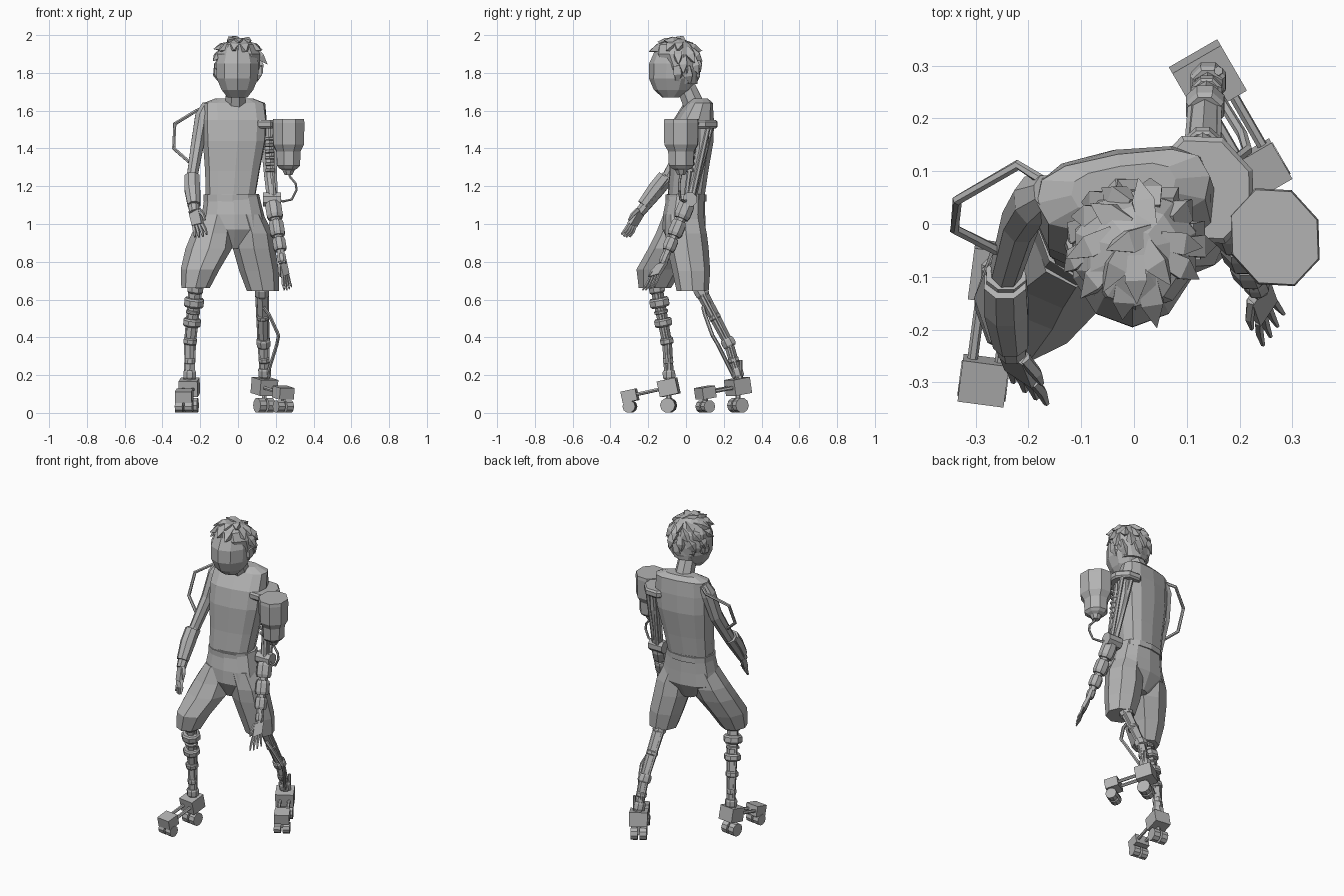
import bpy, bmesh, math, random
from mathutils import Vector, Matrix

random.seed(4)
if "Cube" in bpy.data.objects:
    bpy.data.objects.remove(bpy.data.objects["Cube"])

GREY = (0.45, 0.45, 0.45, 1)
mat = bpy.data.materials.new("plain grey")
mat.use_nodes = True
mat.diffuse_color = GREY
mat.node_tree.nodes["Principled BSDF"].inputs["Base Color"].default_value = GREY


def finish(name, bm):
    bmesh.ops.recalc_face_normals(bm, faces=bm.faces)
    mesh = bpy.data.meshes.new(name)
    bm.to_mesh(mesh)
    bm.free()
    mesh.materials.append(mat)
    ob = bpy.data.objects.new(name, mesh)
    bpy.context.scene.collection.objects.link(ob)
    return ob


def skin(name, rings):
    """Bridge rings of points and cap both ends."""
    bm = bmesh.new()
    rows = [[bm.verts.new(p) for p in ring] for ring in rings]
    n = len(rows[0])
    for a, b in zip(rows, rows[1:]):
        for i in range(n):
            j = (i + 1) % n
            bm.faces.new((a[i], a[j], b[j], b[i]))
    bm.faces.new(rows[0])
    bm.faces.new(rows[-1])
    return finish(name, bm)


def stack(name, stations, n=10, yaw=0, power=1.0):
    """Horizontal oval sections (x, y, z, half width, half depth)."""
    rings, turn = [], Matrix.Rotation(math.radians(yaw), 3, "Z")
    for x, y, z, a, b in stations:
        ring = []
        for i in range(n):
            t = math.tau * i / n - math.pi / 2
            c, s = math.cos(t), math.sin(t)
            p = Vector((a * math.copysign(abs(c) ** power, c),
                        b * math.copysign(abs(s) ** power, s), 0))
            ring.append(turn @ p + Vector((x, y, z)))
        rings.append(ring)
    return skin(name, rings)


def limb(name, pts, radii, n=6, flat=1.0):
    """Sections square to a path; one radius per point or one for all."""
    pts = [Vector(p) for p in pts]
    if not isinstance(radii, (list, tuple)):
        radii = [radii] * len(pts)
    rings = []
    for i, p in enumerate(pts):
        d = (pts[min(i + 1, len(pts) - 1)] - pts[max(i - 1, 0)]).normalized()
        ref = Vector((1, 0, 0)) if abs(d.y) > 0.9 else Vector((0, 1, 0))
        u = ref.cross(d).normalized()
        v = d.cross(u)
        rings.append([p + radii[i] * (u * math.cos(t) * flat + v * math.sin(t))
                      for t in [math.tau * (k + 0.5) / n for k in range(n)]])
    return skin(name, rings)


def box(name, centre, axes, size):
    bm = bmesh.new()
    m = Matrix([a * s for a, s in zip(axes, size)]).transposed().to_4x4()
    bmesh.ops.create_cube(bm, size=1, matrix=Matrix.Translation(centre) @ m)
    return finish(name, bm)


def collars(name, a, b, spans, n=8):
    """Short drums along the line a-b: (start, end, radius)."""
    a, b = Vector(a), Vector(b)
    for s, e, r in spans:
        p, q = a.lerp(b, s), a.lerp(b, e)
        limb(name, [p, p.lerp(q, 0.2), p.lerp(q, 0.8), q], [r * 0.85, r, r, r * 0.85], n)


# Torso, neck and belt
stack("tank_top", [(-.04, 0, 1.14, .132, .095), (-.03, .015, 1.28, .146, .1),
                   (-.02, .03, 1.44, .168, .112), (-.018, .04, 1.55, .172, .102),
                   (-.02, .065, 1.64, .166, .068), (-.02, .07, 1.665, .1, .04)],
      12, 9, 0.7)
limb("neck", [(-.015, .05, 1.61), (-.01, -.01, 1.75)], [.06, .052], 8)
stack("belt", [(-.036, 0, 1.12, .147, .108), (-.036, 0, 1.155, .147, .108)], 12, 4, .85)

# Shorts
stack("shorts_seat", [(-.032, 0, 1.16, .143, .1), (-.027, -.01, 1.05, .165, .112),
                      (-.025, -.01, .97, .182, .115), (-.028, -.01, .87, .05, .06)],
      12, 4, .85)
stack("shorts_right_leg", [(-.11, -.02, 1.05, .08, .1), (-.135, -.045, .95, .11, .115),
                           (-.155, -.08, .87, .123, .12), (-.2, -.14, .76, .103, .122),
                           (-.225, -.165, .66, .075, .085)], 8)
stack("shorts_left_leg", [(.045, -.01, 1.05, .09, .1), (.075, 0, .95, .11, .11),
                          (.085, .01, .87, .112, .11), (.112, .028, .75, .105, .1),
                          (.132, .035, .645, .085, .085)], 8)

# Head, ears and hair
stack("head", [(-.003, -.08, 1.67, .055, .045), (-.003, -.07, 1.71, .088, .1),
               (-.003, -.065, 1.77, .115, .131), (-.003, -.063, 1.85, .118, .132),
               (-.003, -.06, 1.94, .09, .095), (-.003, -.055, 1.965, .04, .045)], 10)
for sx in (-1, 1):
    limb("ear", [(-.003 + sx * .1, -.05, 1.76), (-.003 + sx * .117, -.04, 1.79),
                 (-.003 + sx * .119, -.035, 1.825)], [.012, .025, .014], 5, .5)
stack("hair_cap", [(.003, -.01, 1.74, .08, .07), (.003, -.03, 1.82, .12, .1),
                   (.003, -.052, 1.9, .12, .115), (.003, -.06, 1.95, .09, .096),
                   (.003, -.055, 1.98, .04, .045)], 10)
centre, crown = Vector((.005, -.055, 1.85)), Vector((.1, .3, 1)).normalized()
for ring, (tilt, count) in enumerate([(15, 4), (38, 8), (62, 10), (85, 10), (108, 9)]):
    for k in range(count):
        a = math.tau * (k + 0.5 * (ring % 2)) / count + random.uniform(-.15, .15)
        t = math.radians(tilt)
        nrm = Vector((math.sin(t) * math.cos(a), math.sin(t) * math.sin(a), math.cos(t)))
        if nrm.y < -0.3 and nrm.z < 0.6 or nrm.z < 0.1 and nrm.y < 0.05:
            continue
        root = centre + Vector((nrm.x * .108, nrm.y * .114, nrm.z * .118))
        fall = (nrm * nrm.dot(crown) - crown).normalized()
        side = nrm.cross(fall)
        way = (fall + nrm * .28 + side * random.uniform(0, .5)).normalized()
        size = random.uniform(.06, .085)
        limb("hair_lock", [root - way * .025, root + way * size * .35, root + way * size],
             [.024, .03, .001], 4)


def hand(name, wrist, knuckle, tip, span, thumb, r):
    """Palm, four fingers and a thumb; span runs across the knuckles."""
    w, k, t, s = map(Vector, (wrist, knuckle, tip, span))
    d = (k - w).normalized()
    up = s.cross(d).normalized()
    across = s.normalized()
    box(name + "_palm", (w + k) / 2, (across, d, up), (s.length * 1.15, (k - w).length, r * 2.4))
    for i in range(4):
        f = i / 3 - 0.5
        base, end = k + s * f, t + s * f * 1.4 - d * abs(f) * .02
        mid = base.lerp(end, .5) + up * .004
        limb(name + "_finger", [base, mid, end], [r, r, r * .5], 5)
    side = s * (0.5 * thumb)
    limb(name + "_thumb", [w + side, w + side * 1.7 + d * .035, w + side * 1.8 + d * .07],
         [r * 1.2, r * 1.1, r * .5], 5)


# Right arm, with a cuffed forearm and an outer hose
limb("right_upper_arm", [(-.165, .06, 1.63), (-.19, .045, 1.57), (-.215, .005, 1.42),
                         (-.243, -.09, 1.25)], [.035, .05, .046, .038], 8, .8)
limb("right_forearm", [(-.243, -.095, 1.25), (-.245, -.15, 1.18), (-.23, -.245, 1.06)],
     [.04, .039, .028], 8)
limb("right_cuff", [(-.244, -.11, 1.25), (-.242, -.16, 1.185), (-.233, -.225, 1.1)],
     [.043, .045, .036], 8)
hand("right_hand", (-.23, -.24, 1.07), (-.212, -.285, .995), (-.195, -.325, .93),
     (.045, -.03, .01), 1, .011)
limb("right_hose", [(-.17, .08, 1.62), (-.22, .112, 1.6), (-.335, .045, 1.53),
                    (-.34, -.01, 1.4), (-.26, -.05, 1.33)], .01, 6)

# Left shoulder plate and hanging canister
stack("shoulder_plate", [(.132, .065, 1.505, .09, .1), (.132, .065, 1.515, .1, .11),
                         (.132, .065, 1.54, .1, .11), (.132, .065, 1.55, .092, .1)], 8, 22)
stack("canister", [(.267, -.025, 1.26, .022, .022), (.267, -.025, 1.285, .035, .035),
                   (.267, -.025, 1.295, .052, .057), (.267, -.025, 1.31, .065, .071),
                   (.267, -.025, 1.385, .068, .075), (.267, -.025, 1.42, .086, .097),
                   (.267, -.025, 1.535, .089, .1), (.267, -.025, 1.555, .086, .097)], 8, 22)
axes = [Vector(v) for v in ((1, 0, 0), (0, 1, 0), (0, 0, 1))]
box("canister_bracket", Vector((.19, .02, 1.525)), axes, (.1, .06, .03))
limb("canister_hose", [(.268, -.025, 1.28), (.275, -.03, 1.25), (.305, -.035, 1.215),
                       (.31, -.035, 1.18), (.285, -.03, 1.13), (.24, -.01, 1.12),
                       (.19, .02, 1.13)], .007, 6)

# Left mechanical arm
elbow, wrist = Vector((.18, .02, 1.14)), Vector((.236, -.125, .79))
limb("left_upper_core", [(.15, .09, 1.52), (.155, .085, 1.4), (.165, .05, 1.25), elbow],
     [.04, .034, .028, .03], 8)
for dx, dy in ((.038, .03), (-.02, .045), (.02, -.04)):
    off = Vector((dx, dy, 0))
    limb("left_upper_rod", [Vector((.15, .09, 1.52)) + off, elbow + off * .5], .013)
collars("left_spring", (.165, .03, 1.46), (.17, .02, 1.26),
        [(i / 6, i / 6 + .09, .028) for i in range(6)], 6)
limb("left_elbow", [elbow + Vector((-.048, 0, -.01)), elbow + Vector((.048, 0, -.01))], .04, 8)
limb("left_forearm_core", [elbow, wrist], [.03, .02])
collars("left_forearm_drum", elbow, wrist,
        [(.08, .32, .046), (.36, .58, .042), (.62, .8, .037), (.86, .98, .025)])
hand("left_hand", wrist, (.25, -.165, .725), (.266, -.205, .65), (.028, .042, .012), -1, .008)


def foot(name, ankle, heel, toe, width):
    """Two wheeled blocks joined by a pair of rods."""
    h, t = Vector(heel), Vector(toe)
    f = (t - h).normalized()
    lat = f.cross(Vector((0, 0, 1))).normalized()
    up = lat.cross(f)
    box(name + "_heel_block", h, (lat, f, up), (width, .1, .085))
    box(name + "_toe_block", t, (lat, f, up), (.088, .08, .062))
    for s in (-1, 1):
        off = lat * (s * .026)
        limb(name + "_rod", [h + off, t + off], .01)
        limb(name + "_stay", [h + off, Vector(ankle) + off * .8 + Vector((0, 0, .1))], .009)
        for c, r in ((h, .04), (t, .034)):
            hub = Vector((c.x, c.y, r)) + off
            limb(name + "_wheel", [hub - lat * .02, hub + lat * .02], r, 10)
    for c in (h, t):
        limb(name + "_fork", [(c.x, c.y, .037), c], .014)


def shin(name, knee, mid, ankle, upper, lower):
    """Bent core with drums and side pistons."""
    k, m, a = map(Vector, (knee, mid, ankle))
    limb(name + "_core", [k, m, a], [.034, .026, .025])
    collars(name + "_drum", k, m, upper)
    collars(name + "_ankle_drum", m, a, lower)
    for s in (-1, 1):
        off = Vector((s * .03, .008, 0))
        limb(name + "_piston", [k + off, m + off * .8, a + off * .6], .009)


# Legs and wheeled feet
shin("right_shin", (-.22, -.165, .71), (-.254, -.1, .37), (-.256, -.088, .17),
     [(.1, .22, .045), (.3, .44, .056), (.49, .54, .04), (.62, .74, .05), (.92, 1.02, .038)],
     [(.4, .55, .029), (.72, .95, .036)])
foot("right_foot", (-.256, -.088, .17), (-.258, -.092, .135), (-.285, -.297, .09), .1)
shin("left_shin", (.125, .05, .7), (.135, .225, .37), (.142, .28, .18),
     [(.1, .25, .04), (.55, .62, .034), (.93, 1.06, .039)], [(.4, .55, .031), (.7, .95, .036)])
limb("left_shin_brace", [(.135, .09, .56), (.165, .1, .52), (.215, .14, .41),
                         (.205, .17, .36), (.155, .25, .2)], .01)
foot("left_foot", (.142, .28, .18), (.14, .275, .14), (.24, .102, .107), .106)
